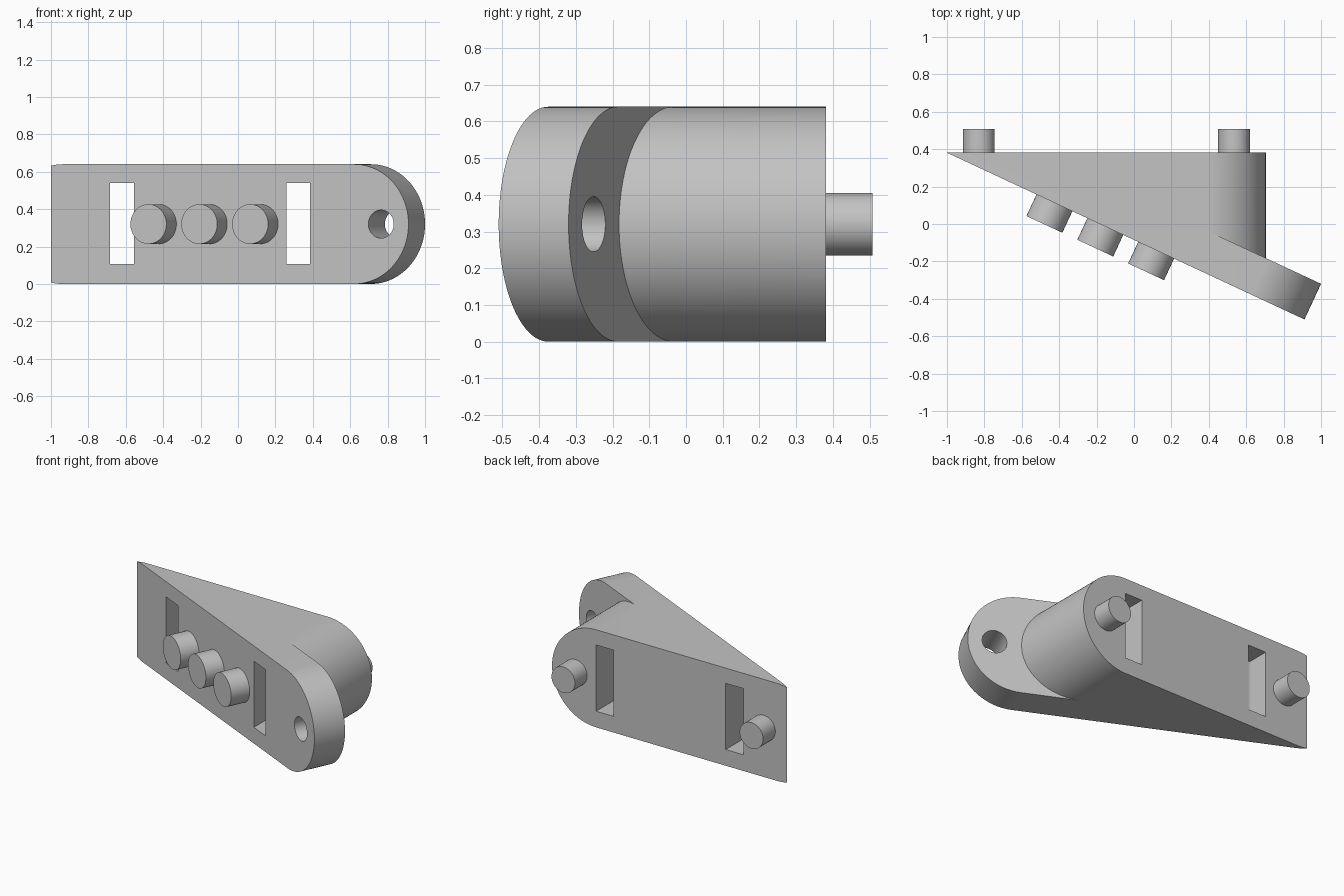
import bpy, bmesh, math
from mathutils import Matrix, Vector

if "Cube" in bpy.data.objects:
    bpy.data.objects.remove(bpy.data.objects["Cube"])

R = 0.32                       # half height of the body
BACK = 0.381                   # flat back plane
ANG = math.radians(25)
SLOPE = Matrix.Translation((-1, BACK, R)) @ Matrix.Rotation(-ANG, 4, 'Z')
NORMAL = Vector((math.sin(ANG), math.cos(ANG), 0))
TIP = Vector((-1, BACK, 0))

grey = bpy.data.materials.new("plain grey")
grey.diffuse_color = (0.55, 0.55, 0.55, 1)
grey.use_nodes = True
grey.node_tree.nodes["Principled BSDF"].inputs["Base Color"].default_value = grey.diffuse_color


def make(name, bm, matrix=Matrix()):
    bmesh.ops.recalc_face_normals(bm, faces=bm.faces)
    me = bpy.data.meshes.new(name)
    bm.to_mesh(me)
    bm.free()
    me.transform(matrix)
    me.materials.append(grey)
    ob = bpy.data.objects.new(name, me)
    bpy.context.collection.objects.link(ob)
    return ob


def slab(c0, c1, y0, y1, n=48):
    """Round-ended bar in xz between two arc centres, extruded along y."""
    pts = []
    for c, start in ((c1, -math.pi / 2), (c0, math.pi / 2)):
        for i in range(n + 1):
            a = start + math.pi * i / n
            pts.append((c + R * math.cos(a), y0, R * math.sin(a)))
    bm = bmesh.new()
    face = bm.faces.new([bm.verts.new(p) for p in pts])
    ext = bmesh.ops.extrude_face_region(bm, geom=[face])
    bmesh.ops.translate(bm, vec=(0, y1 - y0, 0),
                        verts=[g for g in ext["geom"] if isinstance(g, bmesh.types.BMVert)])
    return bm


def trim(bm, point, normal):
    """Cut away everything on the normal side and close the cut."""
    geom = bm.verts[:] + bm.edges[:] + bm.faces[:]
    cut = bmesh.ops.bisect_plane(bm, geom=geom, plane_co=point, plane_no=normal,
                                 clear_outer=True)["geom_cut"]
    bmesh.ops.contextual_create(bm, geom=[g for g in cut if isinstance(g, bmesh.types.BMEdge)])


def cylinder(name, x, y0, y1, r, matrix):
    bm = bmesh.new()
    bmesh.ops.create_cone(bm, cap_ends=True, segments=64, radius1=r, radius2=r, depth=y1 - y0)
    place = Matrix.Translation((x, (y0 + y1) / 2, 0)) @ Matrix.Rotation(math.pi / 2, 4, 'X')
    return make(name, bm, matrix @ place)


def boolean(target, other, op):
    mod = target.modifiers.new("cut", 'BOOLEAN')
    mod.operation, mod.solver, mod.object = op, 'EXACT', other
    bpy.context.view_layer.objects.active = target
    bpy.ops.object.modifier_apply(modifier=mod.name)
    bpy.data.objects.remove(other)


# Wedge block, its sloped side buried inside the slanted arm
bm = slab(-1.0, 0.385, -1.0, BACK)
trim(bm, TIP + NORMAL * 0.1, -NORMAL)
body = make("wedge_body", bm, Matrix.Translation((0, 0, R)))

# Slanted arm with a round end, trimmed flush with the back
bm = slab(0.07, 2.109 - R, 0, 0.21)
bm.transform(Matrix.Translation((-1, BACK, 0)) @ Matrix.Rotation(-ANG, 4, 'Z'))
trim(bm, TIP, Vector((0, 1, 0)))
boolean(body, make("arm", bm, Matrix.Translation((0, 0, R))), 'UNION')

# Two rectangular slots and the hole near the round end
for x0, x1 in ((-0.685, -0.555), (0.26, 0.385)):
    bm = bmesh.new()
    bmesh.ops.create_cube(bm, size=1)
    m = Matrix.Translation(((x0 + x1) / 2, 0, 0.323)) @ Matrix.Diagonal((x1 - x0, 2, 0.434, 1))
    boolean(body, make("slot_cutter", bm, m), 'DIFFERENCE')
boolean(body, cylinder("hole_cutter", 1.947, -0.2, 0.4, 0.075, SLOPE), 'DIFFERENCE')

# Round pegs: three on the slope, two on the back
parts = [body]
for i in range(3):
    parts.append(cylinder(f"front_peg_{i + 1}", 0.634 + 0.3 * i, -0.127, 0.01, 0.106, SLOPE))
for i, x in enumerate((-0.83, 0.535)):
    parts.append(cylinder(f"back_peg_{i + 1}", x, BACK - 0.01, 0.508, 0.085,
                          Matrix.Translation((0, 0, R))))

# Smooth the curved sides, keep the edges crisp
bpy.ops.object.select_all(action='DESELECT')
for ob in parts:
    ob.select_set(True)
bpy.context.view_layer.objects.active = body
bpy.ops.object.shade_smooth_by_angle(angle=math.radians(20))
